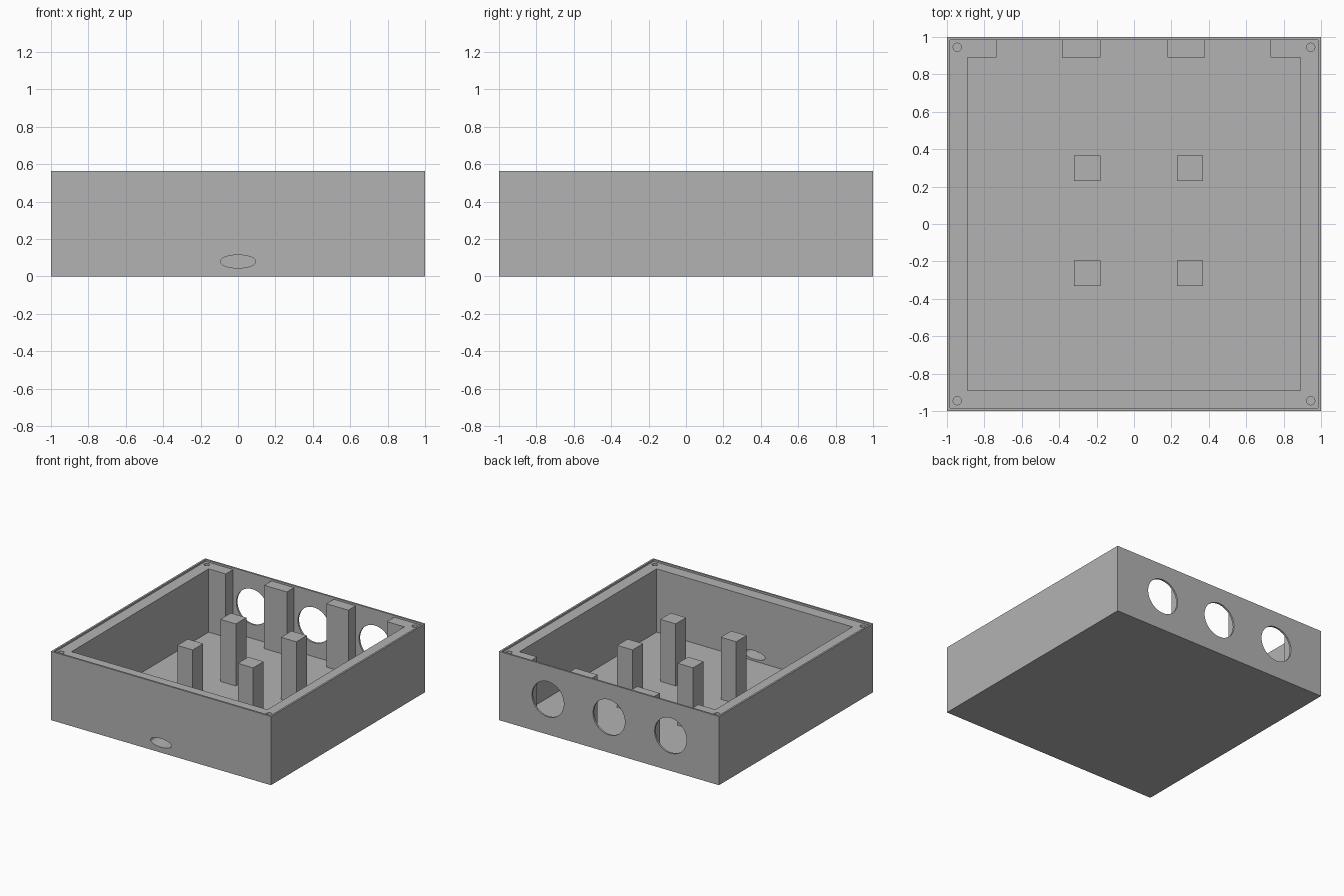
import bpy
import math

default_cube = bpy.data.objects.get("Cube")
if default_cube:
    bpy.data.objects.remove(default_cube, do_unlink=True)

HEIGHT, LEDGE, FLOOR = 0.565, 0.55, 0.03
INNER, LIP = 0.89, 0.985

grey = bpy.data.materials.new("grey plastic")
grey.use_nodes = True
colour = (0.45, 0.45, 0.45, 1)
grey.diffuse_color = colour
grey.node_tree.nodes["Principled BSDF"].inputs["Base Color"].default_value = colour


def box(name, low, high):
    """Axis-aligned box between two corners."""
    bpy.ops.mesh.primitive_cube_add(size=1, location=[(a + b) / 2 for a, b in zip(low, high)])
    obj = bpy.context.object
    obj.name = name
    obj.scale = [b - a for a, b in zip(low, high)]
    bpy.ops.object.transform_apply(location=False, rotation=False, scale=True)
    obj.data.materials.append(grey)
    return obj


def cylinder(name, centre, rx, ry, depth, along_y=False):
    """Round or oval cylinder, upright or lying along y."""
    bpy.ops.mesh.primitive_cylinder_add(vertices=48, radius=1, depth=depth, location=centre)
    obj = bpy.context.object
    obj.name = name
    obj.scale = (rx, ry, 1)
    if along_y:
        obj.rotation_euler.x = math.pi / 2
    bpy.ops.object.transform_apply(location=False, rotation=True, scale=True)
    obj.data.materials.append(grey)
    return obj


def cut(target, cutter):
    """Subtract the cutter, then discard it."""
    mod = target.modifiers.new("cut", 'BOOLEAN')
    mod.operation, mod.solver, mod.object = 'DIFFERENCE', 'EXACT', cutter
    bpy.context.view_layer.objects.active = target
    bpy.ops.object.modifier_apply(modifier=mod.name)
    bpy.data.objects.remove(cutter, do_unlink=True)


# Open case: outer block, lid ledge and main cavity
case = box("case", (-1, -1, 0), (1, 1, HEIGHT))
cut(case, box("ledge_cutter", (-LIP, -LIP, LEDGE), (LIP, LIP, 1)))
cut(case, box("cavity_cutter", (-INNER, -INNER, FLOOR), (INNER, INNER, 1)))

# Pockets in the back wall, leaving ribs between, each with a round port
for x, half in ((-0.56, 0.175), (0, 0.18), (0.555, 0.175)):
    cut(case, box("pocket_cutter", (x - half, 0.5, FLOOR), (x + half, LIP, 0.9)))
    cut(case, cylinder("port_cutter", (x, 1, 0.29), 0.145, 0.145, 0.15, True))

# Oval cable opening in the front wall
cut(case, cylinder("cable_cutter", (0, -0.95, 0.08), 0.095, 0.035, 0.3, True))

# Screw holes in the corners
for x in (-0.945, 0.945):
    for y in (-0.945, 0.945):
        cut(case, cylinder("screw_cutter", (x, y, LEDGE), 0.022, 0.022, 0.4))

# Four standing support posts
for side, x in (("right", -0.25), ("left", 0.30)):
    for end, y in (("front", -0.263), ("back", 0.297)):
        box(f"{end}_{side}_post", (x - 0.07, y - 0.068, FLOOR - 0.01),
            (x + 0.07, y + 0.068, 0.54))
